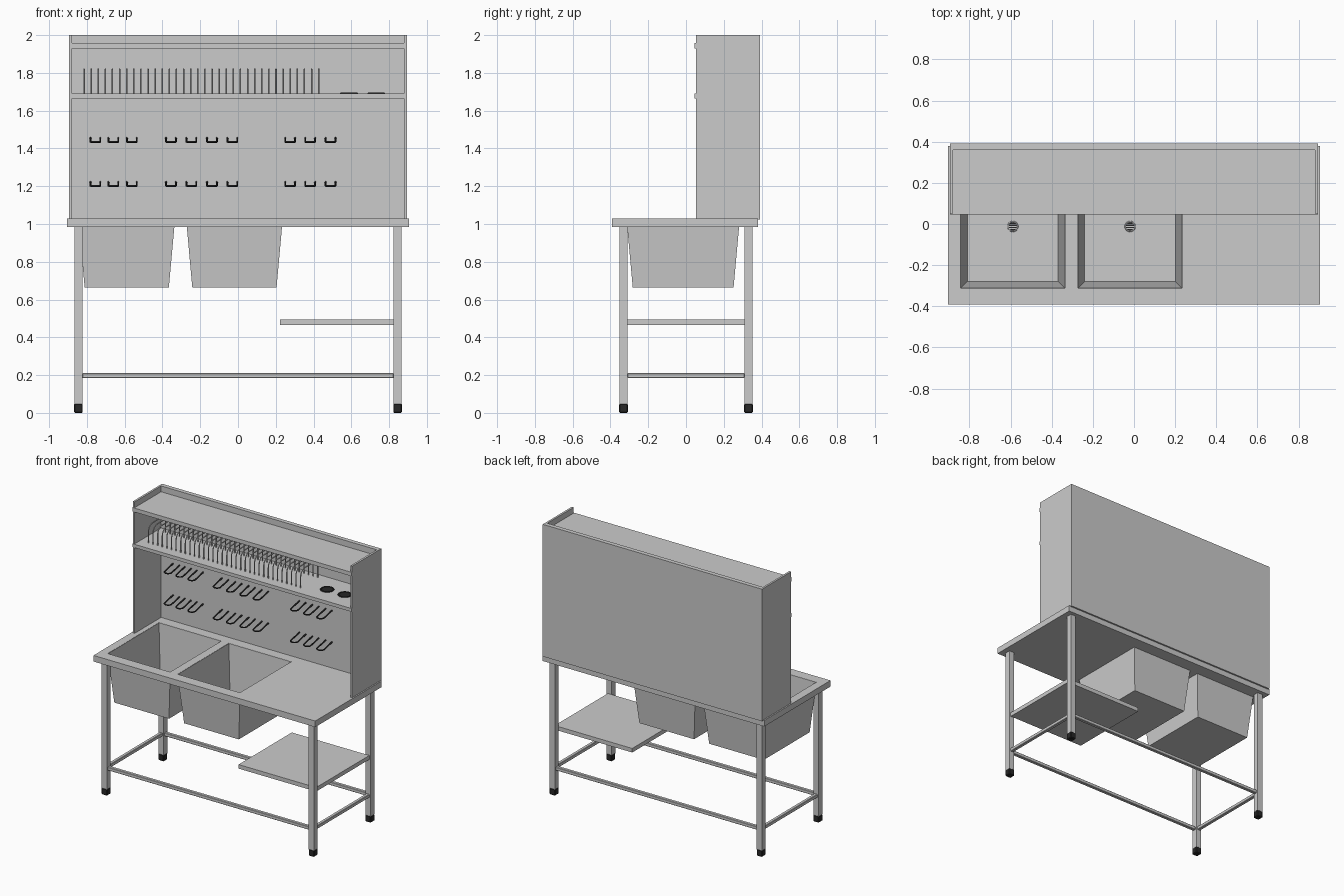
import bpy, bmesh, math

if "Cube" in bpy.data.objects:
    bpy.data.objects.remove(bpy.data.objects["Cube"])

black = bpy.data.materials.new("black")
black.diffuse_color = (0.02, 0.02, 0.02, 1)
black.use_nodes = True
black.node_tree.nodes["Principled BSDF"].inputs["Base Color"].default_value = black.diffuse_color


def mesh_object(name, bm, mat=None):
    me = bpy.data.meshes.new(name)
    bm.normal_update()
    bm.to_mesh(me)
    bm.free()
    ob = bpy.data.objects.new(name, me)
    bpy.context.collection.objects.link(ob)
    if mat:
        me.materials.append(mat)
    return ob


def box(name, x0, x1, y0, y1, z0, z1, mat=None, bevel=0):
    bm = bmesh.new()
    bmesh.ops.create_cube(bm, size=1)
    for v in bm.verts:
        v.co = ((x0 + x1) / 2 + v.co.x * (x1 - x0),
                (y0 + y1) / 2 + v.co.y * (y1 - y0),
                (z0 + z1) / 2 + v.co.z * (z1 - z0))
    ob = mesh_object(name, bm, mat)
    if bevel:
        m = ob.modifiers.new("bevel", 'BEVEL')
        m.width, m.segments = bevel, 1
    return ob


def disc(name, x, y, z, r, h, mat=None):
    bm = bmesh.new()
    bmesh.ops.create_cone(bm, cap_ends=True, segments=24, radius1=r, radius2=r, depth=h)
    bmesh.ops.translate(bm, verts=bm.verts, vec=(x, y, z))
    return mesh_object(name, bm, mat)


def ring(name, x, y, z, r, thick, mat=None):
    bpy.ops.mesh.primitive_torus_add(location=(x, y, z), major_radius=r, minor_radius=thick,
                                     major_segments=24, minor_segments=8)
    ob = bpy.context.object
    ob.name = name
    if mat:
        ob.data.materials.append(mat)
    bpy.ops.object.shade_smooth_by_angle()


def wires(name, paths, radius, mat=None):
    cu = bpy.data.curves.new(name, 'CURVE')
    cu.dimensions = '3D'
    cu.bevel_depth, cu.bevel_resolution, cu.use_fill_caps = radius, 2, True
    for pts in paths:
        s = cu.splines.new('POLY')
        s.points.add(len(pts) - 1)
        for p, co in zip(s.points, pts):
            p.co = (*co, 1)
    ob = bpy.data.objects.new(name, cu)
    bpy.context.collection.objects.link(ob)
    if mat:
        cu.materials.append(mat)


# Countertop: sheet with two openings, thickened downwards
TOP, UNDER = 1.03, 0.985
xs = [-0.905, -0.845, -0.333, -0.275, 0.237, 0.905]
ys = [-0.392, -0.315, 0.285, 0.38]
bm = bmesh.new()
grid = [[bm.verts.new((x, y, TOP)) for y in ys] for x in xs]
for i in range(5):
    for j in range(3):
        if not (j == 1 and i in (1, 3)):
            bm.faces.new((grid[i][j], grid[i + 1][j], grid[i + 1][j + 1], grid[i][j + 1]))
top = mesh_object("countertop", bm)
m = top.modifiers.new("thickness", 'SOLIDIFY')
m.thickness, m.offset = TOP - UNDER, -1

# Tapered basins with drains
FLOOR, TAPER = 0.665, 0.033
for side, x0, x1 in (("left", xs[1], xs[2]), ("right", xs[3], xs[4])):
    bm = bmesh.new()
    loops = []
    for z, t in ((TOP - 0.001, 0), (FLOOR, TAPER)):
        loops.append([bm.verts.new((x, y, z)) for x, y in (
            (x0 + t, ys[1] + t), (x1 - t, ys[1] + t), (x1 - t, ys[2] - t), (x0 + t, ys[2] - t))])
    rim, low = loops
    for k in range(4):
        n = (k + 1) % 4
        bm.faces.new((low[k], low[n], rim[n], rim[k]))
    bm.faces.new(low[::-1])
    ob = mesh_object(side + "_basin", bm)
    m = ob.modifiers.new("sheet", 'SOLIDIFY')
    m.thickness, m.offset = 0.004, -1
    cx, cy, z = (x0 + x1) / 2, -0.012, FLOOR + 0.005
    disc(side + "_drain_hole", cx, cy, z, 0.022, 0.003, black)
    ring(side + "_drain_ring", cx, cy, z, 0.023, 0.004)
    for k in (-1, 0, 1):
        box(side + "_drain_bar", cx - 0.02, cx + 0.02, cy + k * 0.01 - 0.0015,
            cy + k * 0.01 + 0.0015, z, z + 0.003)

# Legs and feet
LX, LY, W = 0.845, 0.331, 0.021
for sx in (-1, 1):
    for sy in (-1, 1):
        x, y = sx * LX, sy * LY
        box("leg", x - W, x + W, y - W, y + W, 0.045, UNDER)
        box("foot", x - 0.023, x + 0.023, y - 0.023, y + 0.023, 0, 0.05, black, 0.005)

# Lower stretchers
for s in (-1, 1):
    box("long_stretcher", -LX + W, LX - W, s * LY - 0.0125, s * LY + 0.0125, 0.185, 0.21, None, 0.003)
    box("side_stretcher", s * LX - 0.0125, s * LX + 0.0125, -LY + W, LY - W, 0.185, 0.21, None, 0.003)

# Side shelf under the worktop
box("under_shelf", 0.222, LX + 0.01, -LY + W, LY - W, 0.465, 0.495)

# Upper cabinet: back, sides, two shelves with front lips
CX, FRONT, BACK = 0.895, 0.052, 0.36
box("back_panel", -CX, CX, BACK, 0.392, 1.025, 2.0)
for s in (-1, 1):
    box("side_panel", min(s * CX, s * (CX - 0.015)), max(s * CX, s * (CX - 0.015)), FRONT, BACK, TOP, 2.0)
for name, z0, z1 in (("rack_shelf", 1.665, 1.69), ("top_shelf", 1.928, 1.957)):
    box(name, -CX + 0.015, CX - 0.015, FRONT, BACK, z0, z1)
    box(name + "_lip", -CX, CX, FRONT - 0.006, FRONT, z0, z1)

# Plate rack: row of wire arches
Y0, Y1, Z0, Z1, R = 0.12, 0.32, 1.685, 1.82, 0.05
profile = [(Y0, Z0)]
for k in range(6):
    a = math.pi - k * math.pi / 10
    profile.append((Y0 + R + R * math.cos(a), Z1 - R + R * math.sin(a)))
profile += [(Y0 + Y1 - y, z) for y, z in profile[::-1]]
N = 34
wires("plate_rack", [[(-0.815 + i * 1.242 / (N - 1), y, z) for y, z in profile] for i in range(N)], 0.004)

# Holder rings on the rack shelf
for x in (0.588, 0.732):
    ring("holder_ring", x, 0.2, 1.69, 0.042, 0.006, black)
    disc("holder_opening", x, 0.2, 1.69, 0.04, 0.003, black)

# Wall hooks: U-shaped wires leaning forward from the back panel
hooks = []
for z in (1.455, 1.222):
    for x in (-0.755, -0.66, -0.562, -0.355, -0.247, -0.138, -0.03, 0.276, 0.382, 0.49):
        pts = [(x - 0.026, BACK, z)]
        for k in range(9):
            a = math.pi + k * math.pi / 8
            pts.append((x + 0.026 * math.cos(a), 0.265 + 0.026 * math.sin(a), z - 0.02))
        pts.append((x + 0.026, BACK, z))
        hooks.append(pts)
wires("wall_hooks", hooks, 0.005, black)
